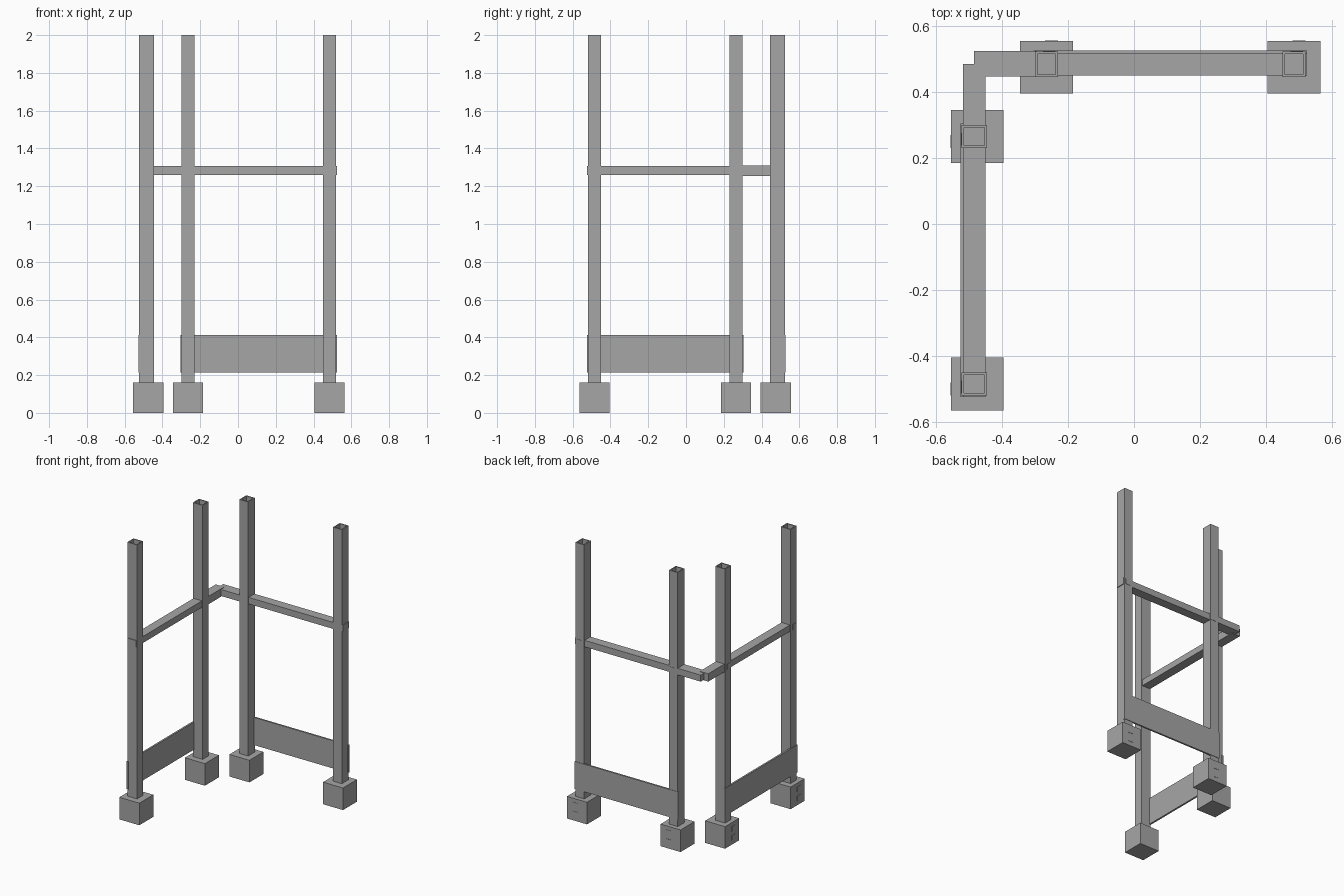
import bpy
import bmesh

cube = bpy.data.objects.get("Cube")
if cube:
    bpy.data.objects.remove(cube, do_unlink=True)

grey = bpy.data.materials.new("plain_grey")
colour = (0.38, 0.38, 0.38, 1)
grey.diffuse_color = colour
grey.use_nodes = True
grey.node_tree.nodes["Principled BSDF"].inputs["Base Color"].default_value = colour


def finish(name, bm):
    bmesh.ops.recalc_face_normals(bm, faces=bm.faces)
    mesh = bpy.data.meshes.new(name)
    bm.to_mesh(mesh)
    bm.free()
    mesh.materials.append(grey)
    obj = bpy.data.objects.new(name, mesh)
    bpy.context.collection.objects.link(obj)
    return obj


def place(along, across, side):
    """Map (along the wall, outward) to x, y for the back or the side wall."""
    return (along, across) if side == "back" else (-across, -along)


def box(name, side, along, across, height):
    bm = bmesh.new()
    bmesh.ops.create_cube(bm, size=1)
    for v in bm.verts:
        a, c, z = ((lo + hi) / 2 + k * (hi - lo)
                   for k, (lo, hi) in zip(v.co, (along, across, height)))
        v.co = (*place(a, c, side), z)
    return finish(name, bm)


def tube(name, side, along, across, height, wall):
    """Rectangular upright tube, open at the top."""
    bm = bmesh.new()

    def ring(inset, z):
        (a0, a1), (c0, c1) = along, across
        corners = ((a0 + inset, c0 + inset), (a1 - inset, c0 + inset),
                   (a1 - inset, c1 - inset), (a0 + inset, c1 - inset))
        return [bm.verts.new((*place(a, c, side), z)) for a, c in corners]

    low, high = height
    rings = [ring(0, low), ring(0, high), ring(wall, high), ring(wall, low)]
    for r, s in zip(rings, rings[1:] + rings[:1]):
        for i in range(4):
            j = (i + 1) % 4
            bm.faces.new((r[i], r[j], s[j], s[i]))
    return finish(name, bm)


def span(centre, size):
    return (centre - size / 2, centre + size / 2)


for side in ("back", "side"):
    # uprights with their foot blocks and bolt plates
    for label, a in (("inner", -0.265), ("outer", 0.485)):
        name = f"{side}_{label}"
        box(f"{name}_foot", side, span(a, 0.16), (0.395, 0.555), (0, 0.16))
        tube(f"{name}_post", side, span(a, 0.07), (0.445, 0.523), (0.15, 2), 0.008)
        box(f"{name}_rail_bolt", side, span(a + 0.008, 0.038), (0.515, 0.525), (1.262, 1.303))
        for i, z in enumerate((0.05, 0.115)):
            box(f"{name}_foot_bolt_{i}", side, span(a + 0.015, 0.04), (0.55, 0.557), span(z, 0.035))

    # toe board on the outer face
    box(f"{side}_toe_board", side, (-0.305, 0.525), (0.513, 0.526), (0.213, 0.413))
    # middle rail through both posts
    box(f"{side}_rail", side, (-0.305, 0.525), (0.45, 0.518), (1.26, 1.307))

# rail ends meeting at the open corner
box("back_corner_rail", "back", (-0.485, -0.295), (0.447, 0.524), (1.26, 1.307))
box("side_corner_rail", "side", (-0.485, -0.295), (0.45, 0.518), (1.254, 1.311))
